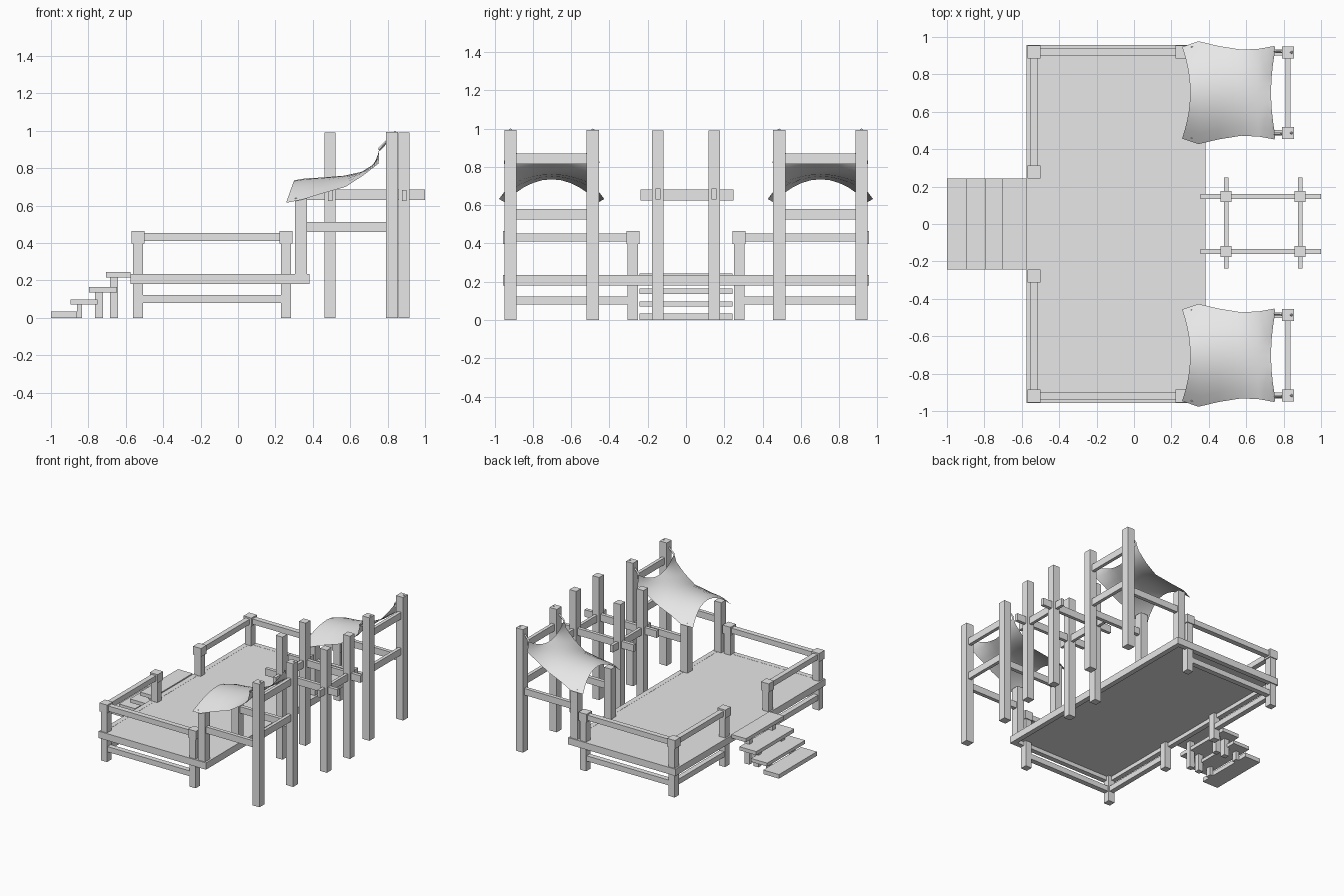
import bpy
from mathutils import Vector

cube = bpy.data.objects.get("Cube")
if cube:
    bpy.data.objects.remove(cube, do_unlink=True)

grey = bpy.data.materials.new("plain grey")
grey.use_nodes = True
grey.diffuse_color = (0.8, 0.8, 0.8, 1)
grey.node_tree.nodes["Principled BSDF"].inputs["Base Color"].default_value = (0.8, 0.8, 0.8, 1)


def make(name, verts, faces):
    mesh = bpy.data.meshes.new(name)
    mesh.from_pydata(verts, [], faces)
    mesh.materials.append(grey)
    obj = bpy.data.objects.new(name, mesh)
    bpy.context.collection.objects.link(obj)
    return obj


def box(name, xs, ys, zs):
    """Box between the limits on each axis."""
    xs, ys, zs = sorted(xs), sorted(ys), sorted(zs)
    verts = [(x, y, z) for x in xs for y in ys for z in zs]
    faces = [(0, 1, 3, 2), (4, 6, 7, 5), (0, 4, 5, 1),
             (2, 3, 7, 6), (0, 2, 6, 4), (1, 5, 7, 3)]
    return make(name, verts, faces)


def around(c, width):
    return (c - width / 2, c + width / 2)


def post(name, x, y, zs, width):
    return box(name, around(x, width), around(y, width), zs)


# Deck: thin floor inside a deeper frame
X0, X1, Y1, T = -0.575, 0.383, 0.956, 0.04
FRAME = (0.18, 0.235)
box("deck_floor", (X0 + T, X1 - T), (T - Y1, Y1 - T), (0.212, 0.234))
for x in (X0, X1 - T):
    box("deck_frame_end", (x, x + T), (-Y1, Y1), FRAME)
for s in (-1, 1):
    box("deck_frame_side", (X0 + T, X1 - T), (s * Y1, s * (Y1 - T)), FRAME)

# Deck posts with caps, upper and lower rails
PX, QX, PY, GY = -0.535, 0.257, 0.92, 0.277
for s in (-1, 1):
    for x, y in ((PX, PY), (QX, PY), (PX, GY)):
        post("deck_post", x, s * y, (0, 0.4), 0.055)
        post("deck_post_cap", x, s * y, (0.397, 0.465), 0.07)
    for zs in ((0.41, 0.453), (0.08, 0.123)):
        box("side_rail", (PX, QX), around(s * PY, 0.042), zs)
        box("entry_rail", around(PX, 0.04), (s * GY, s * PY), zs)

# Entry steps with paired supports
for x, x2, z, z2 in ((-1, -0.86, 0, 0.033), (-0.895, -0.75, 0.07, 0.097),
                     (-0.797, -0.647, 0.135, 0.164), (-0.705, X0, 0.215, 0.244)):
    box("step_tread", (x, x2), (-0.242, 0.242), (z, z2))
for x, w, z in ((-0.847, 0.026, 0.07), (-0.744, 0.042, 0.135), (-0.663, 0.042, 0.215)):
    for s in (-1, 1):
        box("step_support", around(x, w), around(s * 0.147, 0.042), (0, z))

# Central open frame
for x in (0.492, 0.888):
    for s in (-1, 1):
        post("frame_post", x, s * 0.147, (0, 0.99), 0.06)
    box("frame_cross_beam", around(x, 0.024), (-0.238, 0.248), (0.625, 0.682))
for s in (-1, 1):
    box("frame_long_beam", (0.355, 1.0), around(s * 0.147, 0.027), (0.63, 0.687))


def rope(name, a, b, r):
    """Four-sided bar from a to b."""
    a, b = Vector(a), Vector(b)
    d = (b - a).normalized()
    u = d.cross(Vector((0, 1, 0))).normalized() * r
    w = d.cross(u).normalized() * r
    verts = [p + o for p in (a, b) for o in (u, w, -u, -w)]
    faces = [(i, (i + 1) % 4, (i + 1) % 4 + 4, i + 4) for i in range(4)]
    return make(name, verts, faces + [(3, 2, 1, 0), (4, 5, 6, 7)])


# Sail rows: middle x, edge x, half width, middle z, edge z
ROWS = [(0.300, 0.257, 0.245, 0.735, 0.615),
        (0.360, 0.345, 0.275, 0.745, 0.632),
        (0.450, 0.450, 0.250, 0.750, 0.665),
        (0.570, 0.575, 0.230, 0.760, 0.700),
        (0.660, 0.670, 0.235, 0.780, 0.762),
        (0.712, 0.752, 0.250, 0.812, 0.825),
        (0.733, 0.755, 0.225, 0.820, 0.900)]
N = 10


def sail(s):
    verts = []
    for xm, xe, half, zm, ze in ROWS:
        for j in range(N + 1):
            v = 2 * j / N - 1
            k = v * v
            verts.append((xm + (xe - xm) * k, s * 0.702 + v * half, zm + (ze - zm) * k))
    faces = []
    for i in range(len(ROWS) - 1):
        for j in range(N):
            a = i * (N + 1) + j
            faces.append((a, a + N + 1, a + N + 2, a + 1))
    obj = make("sail", verts, faces)
    obj.data.shade_smooth()


# Sail towers: tall outer posts, short deck posts, rails, cloth and ropes
for s in (-1, 1):
    for y in (0.487, 0.917):
        post("tower_tall_post", 0.824, s * y, (0, 0.993), 0.063)
        post("tower_short_post", 0.337, s * y, (0.235, 0.64), 0.062)
        box("tower_side_rail", (0.337, 0.824), around(s * y, 0.03), (0.46, 0.513))
        corner = s * (0.702 + (0.222 if y > 0.7 else -0.222))
        rope("sail_rope", (0.752, corner, 0.897), (0.845, s * y, 0.995), 0.008)
    for zs in ((0.525, 0.58), (0.815, 0.87)):
        box("tower_cross_rail", around(0.824, 0.027), (s * 0.487, s * 0.917), zs)
    sail(s)
